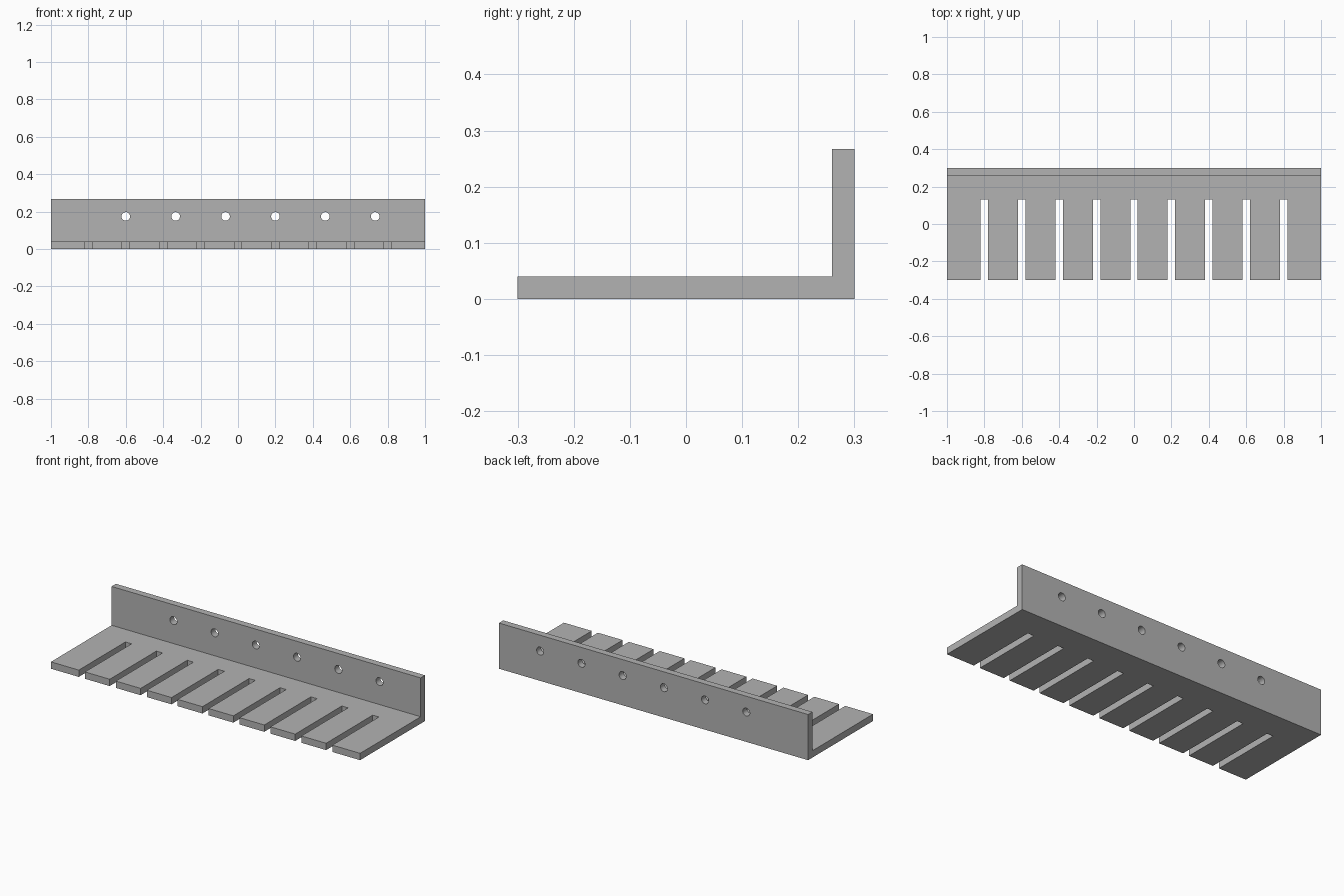
import bpy, bmesh
from mathutils import Matrix, Vector

old = bpy.data.objects.get("Cube")
if old:
    bpy.data.objects.remove(old, do_unlink=True)

LENGTH, HALF_DEPTH, HEIGHT, THICK = 2.0, 0.3, 0.267, 0.04
SLOT_END = 0.131

grey = bpy.data.materials.new("plain grey")
grey.use_nodes = True
colour = (0.45, 0.45, 0.45, 1)
grey.diffuse_color = colour
grey.node_tree.nodes["Principled BSDF"].inputs["Base Color"].default_value = colour


def make_object(name, bm):
    bmesh.ops.recalc_face_normals(bm, faces=bm.faces)
    mesh = bpy.data.meshes.new(name)
    bm.to_mesh(mesh)
    bm.free()
    mesh.materials.append(grey)
    obj = bpy.data.objects.new(name, mesh)
    bpy.context.collection.objects.link(obj)
    return obj


# L-shaped bracket: side profile extruded along x
inner = HALF_DEPTH - THICK
profile = [(-HALF_DEPTH, 0), (HALF_DEPTH, 0), (HALF_DEPTH, HEIGHT),
           (inner, HEIGHT), (inner, THICK), (-HALF_DEPTH, THICK)]
bm = bmesh.new()
face = bm.faces.new([bm.verts.new((-LENGTH / 2, y, z)) for y, z in profile])
extruded = bmesh.ops.extrude_face_region(bm, geom=[face])
bmesh.ops.translate(bm, vec=(LENGTH, 0, 0),
                    verts=[g for g in extruded["geom"] if isinstance(g, bmesh.types.BMVert)])
bracket = make_object("slotted_bracket", bm)

# Cutters: nine slots in the shelf, six bolt holes in the back wall
bm = bmesh.new()
front = -HALF_DEPTH - 0.1
for i in range(9):
    size = Vector((0.04, SLOT_END - front, 0.2))
    place = Vector((-0.8 + 0.2 * i, (SLOT_END + front) / 2, 0.02))
    bmesh.ops.create_cube(bm, size=1, matrix=Matrix.Translation(place) @ Matrix.Diagonal(size).to_4x4())
for i in range(6):
    place = Vector((-0.6 + 0.2667 * i, HALF_DEPTH, 0.174))
    bmesh.ops.create_cone(bm, cap_ends=True, segments=32, radius1=0.023, radius2=0.023, depth=0.2,
                          matrix=Matrix.Translation(place) @ Matrix.Rotation(1.570796, 4, "X"))
cutter = make_object("slot_and_hole_cutter", bm)
cutter.hide_render = True

# Cut, then discard the cutter
cut = bracket.modifiers.new("slots and holes", "BOOLEAN")
cut.operation = "DIFFERENCE"
cut.solver = "EXACT"
cut.object = cutter
bpy.ops.object.select_all(action="DESELECT")
bpy.context.view_layer.objects.active = bracket
bracket.select_set(True)
bpy.ops.object.modifier_apply(modifier=cut.name)
bpy.data.objects.remove(cutter, do_unlink=True)

# Smooth hole walls, crisp edges elsewhere
bpy.ops.object.shade_smooth_by_angle()
